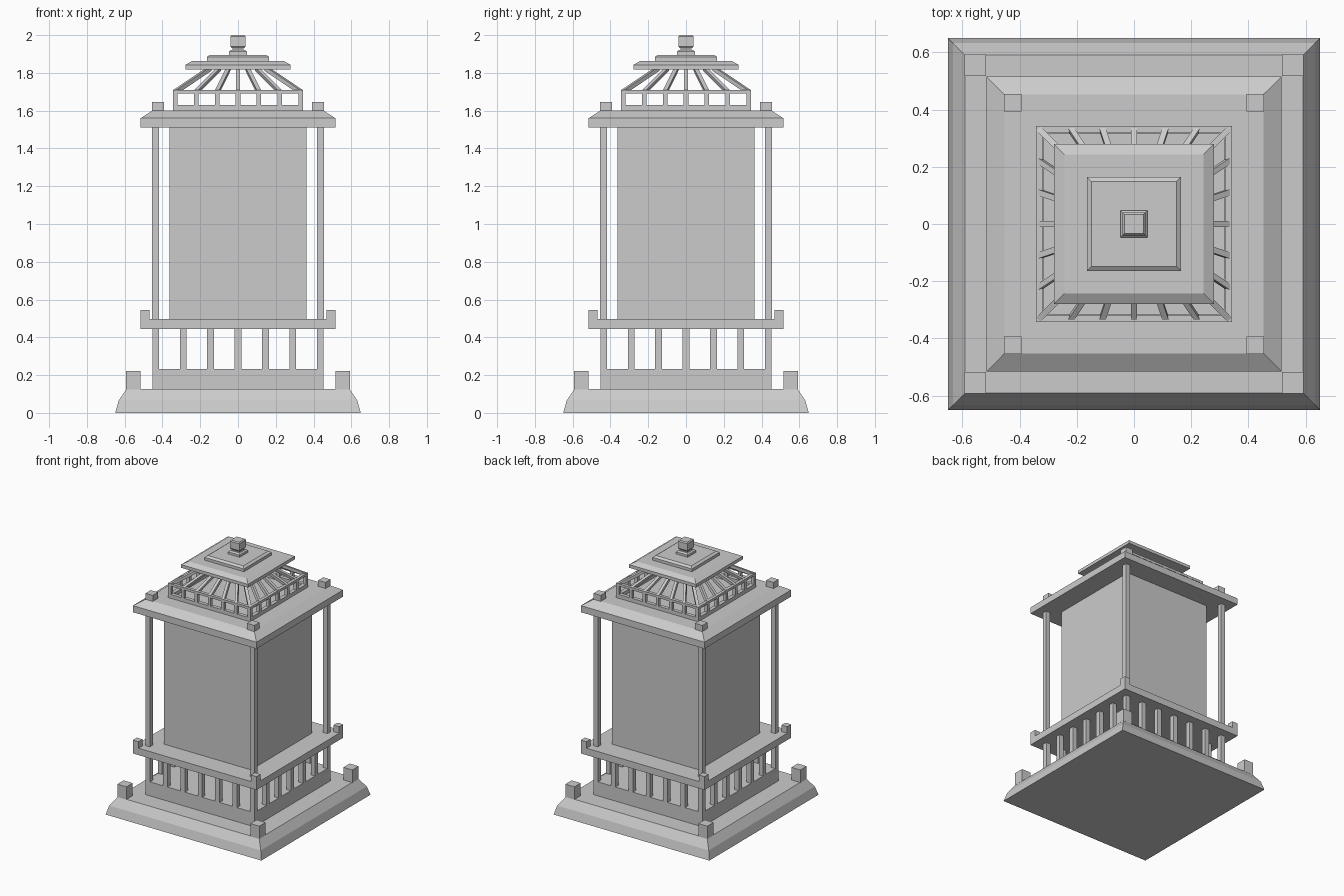
import bpy, bmesh
from mathutils import Vector

if "Cube" in bpy.data.objects:
    bpy.data.objects.remove(bpy.data.objects["Cube"])


def finish(name, bm):
    bmesh.ops.recalc_face_normals(bm, faces=bm.faces)
    me = bpy.data.meshes.new(name)
    bm.to_mesh(me)
    bm.free()
    ob = bpy.data.objects.new(name, me)
    bpy.context.collection.objects.link(ob)
    return ob


def loft(bm, profile):
    """Square tiers from (half width, height) pairs, capped at both ends."""
    rings = [[bm.verts.new((sx * r, sy * r, z))
              for sx, sy in ((-1, -1), (1, -1), (1, 1), (-1, 1))] for r, z in profile]
    for a, b in zip(rings, rings[1:]):
        for i in range(4):
            j = (i + 1) % 4
            bm.faces.new((a[i], a[j], b[j], b[i]))
    bm.faces.new(rings[0][::-1])
    bm.faces.new(rings[-1])


def tier(name, profile):
    bm = bmesh.new()
    loft(bm, profile)
    return finish(name, bm)


def beam(bm, a, b, w, side):
    """Square bar from a to b; side is the direction of its width."""
    a, b, side = Vector(a), Vector(b), Vector(side).normalized() * w / 2
    up = (b - a).cross(side).normalized() * w / 2
    ends = [[bm.verts.new(p + side * s + up * u)
             for s, u in ((-1, -1), (1, -1), (1, 1), (-1, 1))] for p in (a, b)]
    lo, hi = ends
    for i in range(4):
        j = (i + 1) % 4
        bm.faces.new((lo[i], lo[j], hi[j], hi[i]))
    bm.faces.new(lo[::-1])
    bm.faces.new(hi)


def corners(name, inner, outer, z0, z1):
    """Four square blocks or posts at the corners."""
    bm = bmesh.new()
    c, w = (inner + outer) / 2, outer - inner
    for x in (-c, c):
        for y in (-c, c):
            beam(bm, (x, y, z0), (x, y, z1), w, (1, 0, 0))
    return finish(name, bm)


def square_ring(name, r, w, z0, z1):
    """Hollow square rail."""
    bm = bmesh.new()
    q = r - w
    rings = [[bm.verts.new((sx * h, sy * h, z))
              for sx, sy in ((-1, -1), (1, -1), (1, 1), (-1, 1))]
             for h, z in ((r, z0), (r, z1), (q, z1), (q, z0))]
    for k in range(4):
        a, b = rings[k], rings[(k + 1) % 4]
        for i in range(4):
            j = (i + 1) % 4
            bm.faces.new((a[i], a[j], b[j], b[i]))
    return finish(name, bm)


def around(n):
    """Points on the rim of a unit square, n intervals per side, with edge direction."""
    dirs = [Vector((1, 0, 0)), Vector((0, 1, 0)), Vector((-1, 0, 0)), Vector((0, -1, 0))]
    for d in dirs:
        out = Vector((d.y, -d.x, 0))
        for i in range(n):
            yield out + d * (2 * i / n - 1), d, i == 0


# Stepped base
tier("base", [(0.65, 0), (0.632, 0.065), (0.59, 0.127)])
corners("base_corner_blocks", 0.517, 0.592, 0.125, 0.222)
tier("plinth", [(0.453, 0.125), (0.453, 0.233)])

# Balustrade
bm = bmesh.new()
for p, d, is_corner in around(6):
    p = p * 0.435
    beam(bm, (p.x, p.y, 0.23), (p.x, p.y, 0.447), 0.036, (1, 0, 0))
finish("balusters", bm)

# Gallery floor, lantern body and corner posts
tier("gallery_floor", [(0.516, 0.445), (0.516, 0.497)])
corners("gallery_corner_blocks", 0.468, 0.516, 0.495, 0.546)
tier("body", [(0.362, 0.495), (0.362, 1.512)])
corners("posts", 0.418, 0.454, 0.495, 1.512)

# Main roof
tier("roof", [(0.516, 1.51), (0.516, 1.56), (0.452, 1.601)])
corners("roof_corner_blocks", 0.393, 0.454, 1.59, 1.646)

# Open crown: two rails, uprights and sloping ribs
square_ring("crown_lower_rail", 0.343, 0.028, 1.6, 1.63)
square_ring("crown_upper_rail", 0.343, 0.024, 1.692, 1.71)
up = bmesh.new()
ribs = bmesh.new()
for p, d, is_corner in around(6):
    b, t = p * 0.331, p * 0.15
    beam(up, (b.x, b.y, 1.625), (b.x, b.y, 1.7), 0.024, (1, 0, 0))
    side = Vector((-p.y, p.x, 0)) if is_corner else d
    beam(ribs, (b.x, b.y, 1.7), (t.x, t.y, 1.822), 0.022, side)
finish("crown_uprights", up)
finish("crown_ribs", ribs)

# Cap tiers and finial
tier("cap", [(0.279, 1.818), (0.279, 1.842), (0.243, 1.863)])
tier("cap_upper_tier", [(0.165, 1.86), (0.165, 1.884), (0.148, 1.896)])
tier("finial_foot", [(0.048, 1.893), (0.048, 1.912), (0.038, 1.922)])
tier("finial_neck", [(0.03, 1.92), (0.03, 1.936)])
tier("finial_cube", [(0.034, 1.932), (0.04, 1.94), (0.04, 1.992), (0.034, 2.0)])
